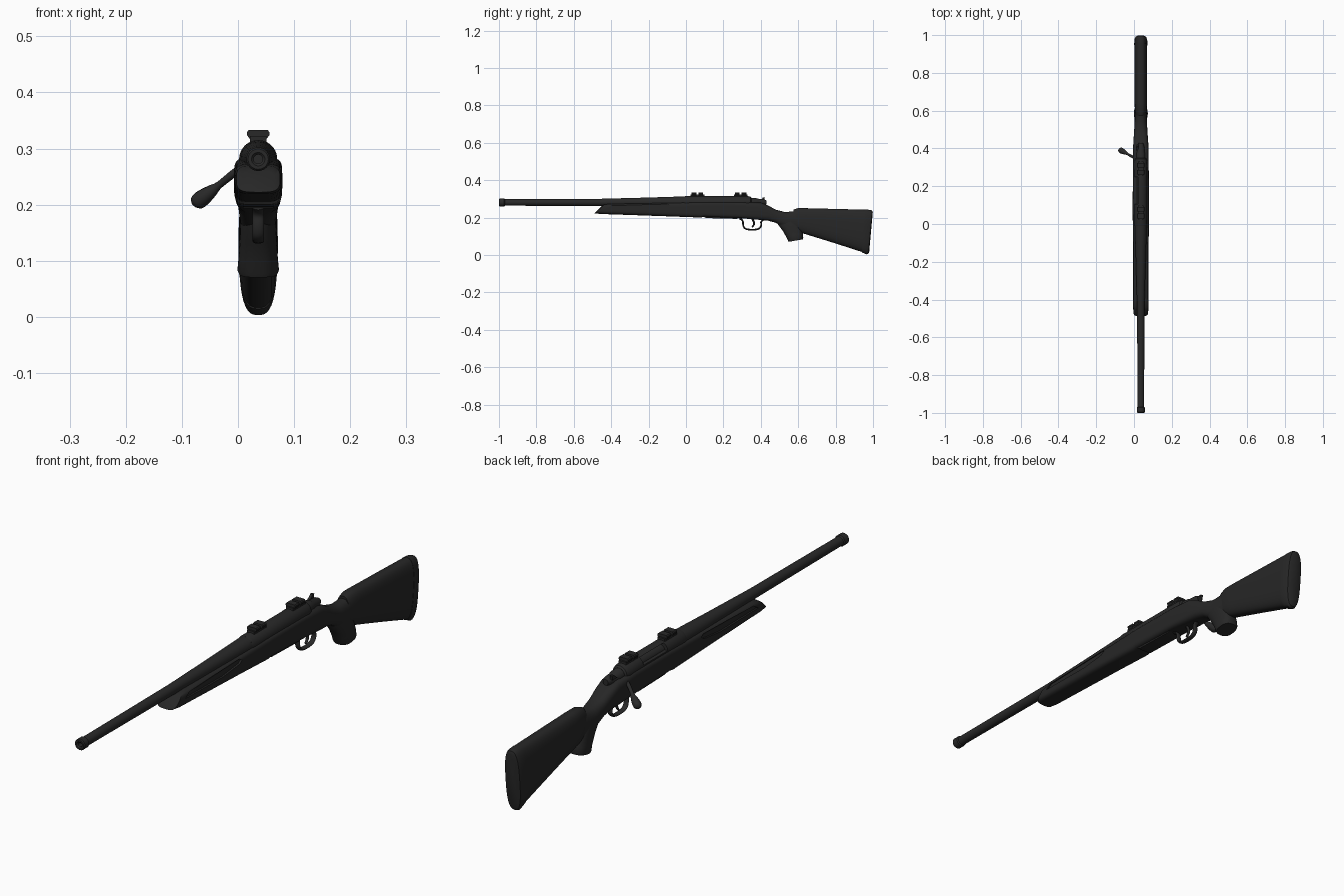
import bpy, bmesh, math
from mathutils import Vector

if "Cube" in bpy.data.objects:
    bpy.data.objects.remove(bpy.data.objects["Cube"])

CX = 0.036          # the long axis of the model sits a little off centre
BZ = 0.281          # height of the barrel axis


def material(name, v):
    m = bpy.data.materials.new(name)
    m.diffuse_color = (v, v, v, 1)
    m.use_nodes = True
    m.node_tree.nodes["Principled BSDF"].inputs["Base Color"].default_value = m.diffuse_color
    return m


STOCK = material("black_polymer", 0.020)
METAL = material("dark_metal", 0.022)


def finish(ob, mat, angle=35):
    ob.data.materials.clear()
    ob.data.materials.append(mat)
    bpy.ops.object.select_all(action='DESELECT')
    ob.select_set(True)
    bpy.context.view_layer.objects.active = ob
    bpy.ops.object.shade_smooth_by_angle(angle=math.radians(angle))
    return ob


def mesh_object(name, bm, mat):
    bmesh.ops.recalc_face_normals(bm, faces=bm.faces)
    me = bpy.data.meshes.new(name)
    bm.to_mesh(me)
    bm.free()
    ob = bpy.data.objects.new(name, me)
    bpy.context.collection.objects.link(ob)
    return finish(ob, mat)


def skin(name, rings, mat):
    """Join equal-sized rings of points into a closed tube."""
    bm = bmesh.new()
    vs = [[bm.verts.new(p) for p in r] for r in rings]
    n = len(vs[0])
    for a, b in zip(vs, vs[1:]):
        for i in range(n):
            j = (i + 1) % n
            bm.faces.new((a[i], a[j], b[j], b[i]))
    bm.faces.new(vs[0])
    bm.faces.new(vs[-1][::-1])
    return mesh_object(name, bm, mat)


def oval(a, b, e, n=40):
    """Superellipse points; a higher e is squarer."""
    out = []
    for i in range(n):
        t = 2 * math.pi * i / n
        c, s = math.cos(t), math.sin(t)
        out.append((math.copysign(a * abs(c) ** (2 / e), c),
                    math.copysign(b * abs(s) ** (2 / e), s)))
    return out


def loft(name, sections, mat):
    """Sections: y, bottom z, top z, half width, squareness, lean."""
    return skin(name, [[(CX + u, y + lean * w, (z0 + z1) / 2 + w)
                        for u, w in oval(hx, (z1 - z0) / 2, e)]
                       for y, z0, z1, hx, e, lean in sections], mat)


def turned(name, profile, mat):
    """Profile (y, radius) turned about the barrel axis."""
    return loft(name, [(y, BZ - r, BZ + r, r, 2, 0) for y, r in profile], mat)


def prism_x(name, pts, x0, x1, mat):
    return skin(name, [[(x, y, z) for y, z in pts] for x in (x0, x1)], mat)


def prism_y(name, pts, y0, y1, mat):
    return skin(name, [[(CX + x, y, z) for x, z in pts] for y in (y0, y1)], mat)


def tube(name, pts, r, mat, flat=1.0):
    """Smooth swept rod; pts are x, y, z, radius factor."""
    cu = bpy.data.curves.new(name, 'CURVE')
    cu.dimensions = '3D'
    cu.bevel_depth, cu.bevel_resolution, cu.use_fill_caps = r, 4, True
    sp = cu.splines.new('NURBS')
    sp.points.add(len(pts) - 1)
    for p, (x, y, z, k) in zip(sp.points, pts):
        p.co, p.radius = (x, y, z, 1), k
    sp.order_u, sp.use_endpoint_u, sp.resolution_u = 3, True, 6
    ob = bpy.data.objects.new(name, cu)
    bpy.context.collection.objects.link(ob)
    bpy.ops.object.select_all(action='DESELECT')
    ob.select_set(True)
    bpy.context.view_layer.objects.active = ob
    bpy.ops.object.convert(target='MESH')
    ob = bpy.context.view_layer.objects.active
    for v in ob.data.vertices:
        v.co.x = CX + (v.co.x - CX) * flat
    return finish(ob, mat)


def cut(ob, cutter):
    m = ob.modifiers.new("cut", 'BOOLEAN')
    m.operation, m.solver, m.object = 'DIFFERENCE', 'EXACT', cutter
    bpy.context.view_layer.objects.active = ob
    bpy.ops.object.modifier_apply(modifier=m.name)
    bpy.data.objects.remove(cutter)
    finish(ob, ob.data.materials[0])


# Fore-end and wrist in one piece
stock = loft("stock_body", [
    (-0.470, 0.226, 0.260, 0.032, 3.0, 1.0),
    (-0.462, 0.222, 0.270, 0.039, 3.5, 1.1),
    (-0.430, 0.219, 0.273, 0.041, 4.0, 0.9),
    (-0.300, 0.214, 0.275, 0.042, 4.0, 0.3),
    (-0.080, 0.206, 0.280, 0.042, 4.5, 0),
    (0.080, 0.200, 0.284, 0.043, 5.0, 0),
    (0.095, 0.204, 0.284, 0.043, 5.0, 0),
    (0.300, 0.196, 0.284, 0.042, 5.0, 0),
    (0.400, 0.187, 0.280, 0.041, 4.0, 0),
    (0.440, 0.183, 0.264, 0.039, 3.2, 0),
    (0.480, 0.172, 0.242, 0.036, 2.7, 0),
    (0.530, 0.140, 0.229, 0.033, 2.4, 0),
    (0.570, 0.120, 0.233, 0.031, 2.4, 0),
    (0.620, 0.120, 0.240, 0.029, 2.4, 0)], STOCK)
# Long shallow grip recess on each side of the fore-end
panel = [(-0.425, 0.247), (-0.20, 0.244), (-0.10, 0.255), (-0.085, 0.266),
         (-0.10, 0.272), (-0.25, 0.268), (-0.40, 0.263)]
for side in (-1, 1):
    cut(stock, prism_x("recess_cutter", panel, CX + side * 0.035,
                       CX + side * 0.06, STOCK))

# Butt with a rounded rear pad
loft("butt", [
    (0.575, 0.140, 0.243, 0.026, 2.4, 0),
    (0.600, 0.122, 0.251, 0.031, 2.6, 0),
    (0.640, 0.111, 0.250, 0.033, 2.7, 0),
    (0.800, 0.062, 0.246, 0.034, 2.8, 0.02),
    (0.950, 0.016, 0.242, 0.034, 2.8, 0.08)], STOCK)
loft("butt_pad", [
    (0.949, 0.014, 0.243, 0.035, 2.8, 0.08),
    (0.975, 0.003, 0.241, 0.034, 2.8, 0.09),
    (0.985, 0.007, 0.237, 0.030, 2.8, 0.09),
    (0.989, 0.016, 0.229, 0.022, 2.8, 0.09)], STOCK)

# Pistol grip: y, z, half length, half width
skin("pistol_grip", [[(CX + u, y + v, z + 0.18 * v) for u, v in oval(hx, hy, 2.5)]
                     for y, z, hy, hx in [
    (0.535, 0.205, 0.055, 0.028), (0.545, 0.175, 0.055, 0.032),
    (0.566, 0.140, 0.050, 0.033), (0.581, 0.105, 0.045, 0.035),
    (0.586, 0.084, 0.041, 0.037), (0.587, 0.077, 0.038, 0.034)]], STOCK)

# Barrel with collar at the muzzle and an open bore
turned("barrel", [(-0.94, 0.008), (-0.996, 0.008), (-1.0, 0.012), (-1.0, 0.018),
                  (-0.996, 0.021), (-0.972, 0.021), (-0.968, 0.0175),
                  (-0.45, 0.0195), (-0.20, 0.026), (-0.04, 0.031),
                  (0.0, 0.032)], METAL)

# Receiver with ejection opening on the handle side
receiver = turned("receiver", [(-0.01, 0.032), (0.0, 0.034), (0.33, 0.034),
                               (0.345, 0.030), (0.35, 0.024)], METAL)
port = [(0.105, 0.286), (0.25, 0.286), (0.25, 0.311), (0.105, 0.311)]
cut(receiver, prism_x("port_cutter", port, -0.05, CX + 0.008, METAL))
turned("bolt", [(0.09, 0.021), (0.335, 0.021)], METAL)
turned("bolt_shroud", [(0.33, 0.024), (0.375, 0.023), (0.38, 0.020),
                       (0.415, 0.018), (0.43, 0.011)], METAL)
prism_x("safety_lever", [(0.388, 0.290), (0.418, 0.290), (0.422, 0.308),
                         (0.412, 0.308), (0.404, 0.299)],
        CX - 0.022, CX - 0.012, METAL)

# Sight mounts: a foot with two flared clamps
foot = [(-0.015, 0.300), (0.015, 0.300), (0.015, 0.322), (-0.015, 0.322)]
clamp = [(-0.014, 0.316), (0.014, 0.316), (0.020, 0.324), (0.020, 0.329),
         (0.017, 0.333), (-0.017, 0.333), (-0.020, 0.329), (-0.020, 0.324)]
for name, y in (("front", 0.03), ("rear", 0.262)):
    prism_y(name + "_mount_foot", foot, y - 0.006, y + 0.068, METAL)
    for i, d in enumerate((0, 0.036)):
        prism_y(f"{name}_mount_clamp_{i + 1}", clamp, y + d, y + d + 0.025, METAL)

# Bolt handle with a swollen knob
tube("bolt_handle", [(CX - 0.01, 0.345, 0.272, 1), (0.0, 0.352, 0.262, 1),
                     (-0.02, 0.362, 0.246, 0.9), (-0.036, 0.372, 0.233, 0.85),
                     (-0.046, 0.378, 0.225, 1.5), (-0.064, 0.387, 0.211, 2.1),
                     (-0.076, 0.393, 0.203, 1.9), (-0.079, 0.395, 0.200, 0.6)],
     0.0075, METAL)

# Magazine floor plate
prism_x("magazine_floor", [(0.10, 0.215), (0.10, 0.200), (0.112, 0.197),
                           (0.27, 0.193), (0.282, 0.197), (0.282, 0.215)],
        CX - 0.027, CX + 0.027, STOCK)

# Trigger and its guard
tube("trigger_guard", [(CX, 0.285, 0.195, 1), (CX, 0.305, 0.188, 1),
                       (CX, 0.304, 0.160, 1), (CX, 0.315, 0.138, 1),
                       (CX, 0.355, 0.134, 1), (CX, 0.392, 0.138, 1),
                       (CX, 0.405, 0.160, 1), (CX, 0.398, 0.180, 1),
                       (CX, 0.415, 0.188, 1)], 0.0045, METAL, 2.3)
tube("trigger", [(CX, 0.352, 0.200, 1.2), (CX, 0.362, 0.180, 1.1),
                 (CX, 0.366, 0.162, 1), (CX, 0.352, 0.148, 0.7)],
     0.005, METAL, 1.2)
